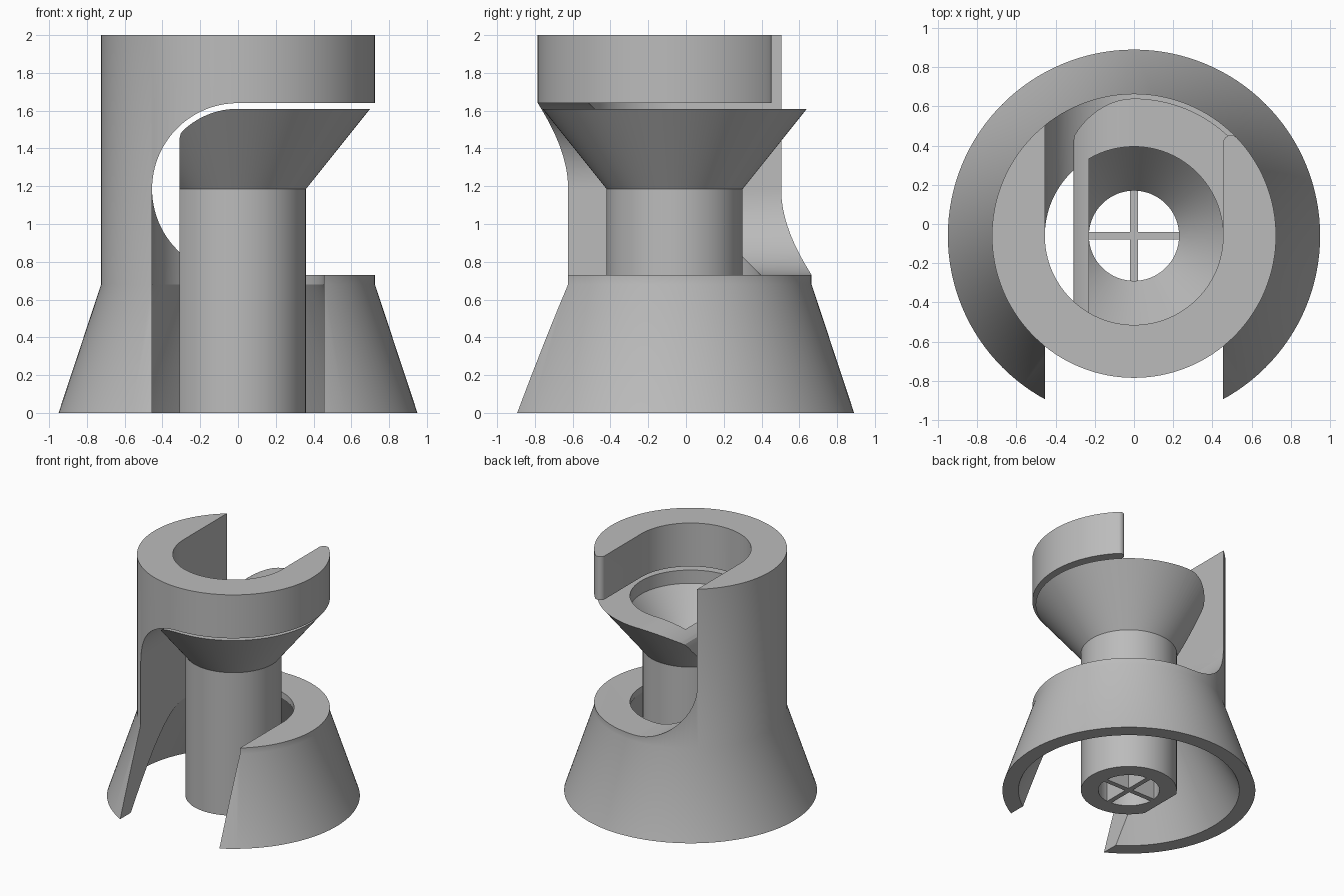
import bpy, bmesh, math
from mathutils import Vector

if "Cube" in bpy.data.objects:
    bpy.data.objects.remove(bpy.data.objects["Cube"], do_unlink=True)

CY = -0.06      # shared axis of both parts
SLOT = 0.455    # bore radius and slot half width
HUB = 1.185     # height of the window centre

grey = bpy.data.materials.new("plain grey")
grey.use_nodes = True
grey.diffuse_color = (0.5, 0.5, 0.5, 1)
grey.node_tree.nodes["Principled BSDF"].inputs["Base Color"].default_value = (0.5, 0.5, 0.5, 1)


def to_object(name, bm):
    bmesh.ops.recalc_face_normals(bm, faces=bm.faces)
    mesh = bpy.data.meshes.new(name)
    bm.to_mesh(mesh)
    bm.free()
    obj = bpy.data.objects.new(name, mesh)
    bpy.context.collection.objects.link(obj)
    return obj


def revolve(name, profile, n=128):
    """Spin a closed (radius, z) outline around the shared axis."""
    bm = bmesh.new()
    rings = []
    for i in range(n):
        a = 2 * math.pi * i / n
        rings.append([bm.verts.new((r * math.cos(a), CY + r * math.sin(a), z)) for r, z in profile])
    m = len(profile)
    for i in range(n):
        here, there = rings[i], rings[(i + 1) % n]
        for j in range(m):
            k = (j + 1) % m
            if profile[j][0] + profile[k][0] > 0:
                bm.faces.new((here[j], there[j], there[k], here[k]))
    bmesh.ops.remove_doubles(bm, verts=bm.verts, dist=1e-5)
    bmesh.ops.dissolve_degenerate(bm, edges=bm.edges, dist=1e-5)
    return to_object(name, bm)


def prism(name, outline, lo, hi, axis="y"):
    """Extrude an outline: (x, z) along y, or (x, y) along z."""
    bm = bmesh.new()
    place = (lambda u, v, d: (u, d, v)) if axis == "y" else (lambda u, v, d: (u, v, d))
    face = bm.faces.new([bm.verts.new(place(u, v, lo)) for u, v in outline])
    grown = bmesh.ops.extrude_face_region(bm, geom=[face])["geom"]
    moved = [g for g in grown if isinstance(g, bmesh.types.BMVert)]
    bmesh.ops.translate(bm, verts=moved, vec=Vector(place(0, 0, hi - lo)))
    return to_object(name, bm)


def arc(cx, cy, r, start, end, n=32):
    angles = [math.radians(start + (end - start) * i / n) for i in range(n + 1)]
    return [(cx + r * math.cos(a), cy + r * math.sin(a)) for a in angles]


def combine(target, tool, operation="DIFFERENCE"):
    mod = target.modifiers.new("combine", "BOOLEAN")
    mod.operation, mod.solver, mod.object = operation, "EXACT", tool
    bpy.context.view_layer.objects.active = target
    bpy.ops.object.modifier_apply(modifier=mod.name)
    bpy.data.objects.remove(tool, do_unlink=True)


def finish(obj):
    obj.data.materials.clear()
    obj.data.materials.append(grey)
    bpy.ops.object.select_all(action="DESELECT")
    obj.select_set(True)
    bpy.context.view_layer.objects.active = obj
    bpy.ops.object.shade_smooth_by_angle(angle=math.radians(20))


# Outer housing: flared skirt, side column and open top ring
housing = revolve("housing", [(0.83, 0), (0.95, 0), (0.725, 0.68), (0.725, 2), (SLOT, 2), (SLOT, 0.68)])
low, high = HUB - SLOT, HUB + SLOT
window = [(1.2, low), (1.2, high)]
back = arc(0, HUB, SLOT, 180, 270) + window + [(-SLOT, high)]
front = [(-SLOT, -0.1), (SLOT, -0.1), (SLOT, low)] + window + arc(0, HUB, SLOT, 90, 180)
combine(housing, prism("back_cut", back, CY - 0.02, 1.2))
combine(housing, prism("front_cut", front, -1.2, CY + 0.02))

# Rear gap in the top ring, with a rounded tip on the free arm
tip = 0.04
tip_x = SLOT + tip
tip_y = math.sqrt((0.725 - tip) ** 2 - tip_x ** 2)
lean = math.degrees(math.atan2(tip_y, tip_x))
gap = [(-SLOT, CY), (SLOT, CY)] + arc(tip_x, CY + tip_y, tip, 180, lean, 12)
gap += [(tip_x * 1.6, CY + tip_y * 1.6), (-SLOT, CY + tip_y * 1.6)]
combine(housing, prism("gap_cut", gap, 1.5, 2.1, "z"))
finish(housing)

# Funnel: stem and cone, trimmed flat on the column side
funnel = revolve("funnel", [(0, 0), (0.36, 0), (0.36, HUB), (0.70, 1.61), (0, 1.61)])
curve = arc(0, HUB, 0.425, 132, 90)
trim = [(-1, -0.1), (-0.31, -0.1), (-0.31, 1.45), (-0.303, 1.48)] + curve + [(0, 1.8), (-1, 1.8)]
combine(funnel, prism("side_trim", trim, -1.2, 1.2))

# Funnel bore, also flat on the column side
bore = revolve("bore", [(0, -0.1), (0.23, -0.1), (0.23, 1.2), (SLOT, 1.5), (SLOT, 1.7), (0, 1.7)])
combine(bore, prism("bore_trim", [(-1, -0.2), (-0.229, -0.2), (-0.229, 1.8), (-1, 1.8)], -1.2, 1.2))
combine(funnel, bore)
finish(funnel)

# Cross bars in the stem outlet
a, b = 0.235, 0.02
cross = [(-a, -b), (-b, -b), (-b, -a), (b, -a), (b, -b), (a, -b),
         (a, b), (b, b), (b, a), (-b, a), (-b, b), (-a, b)]
finish(prism("outlet_cross", [(x, y + CY) for x, y in cross], 0, 0.3, "z"))
